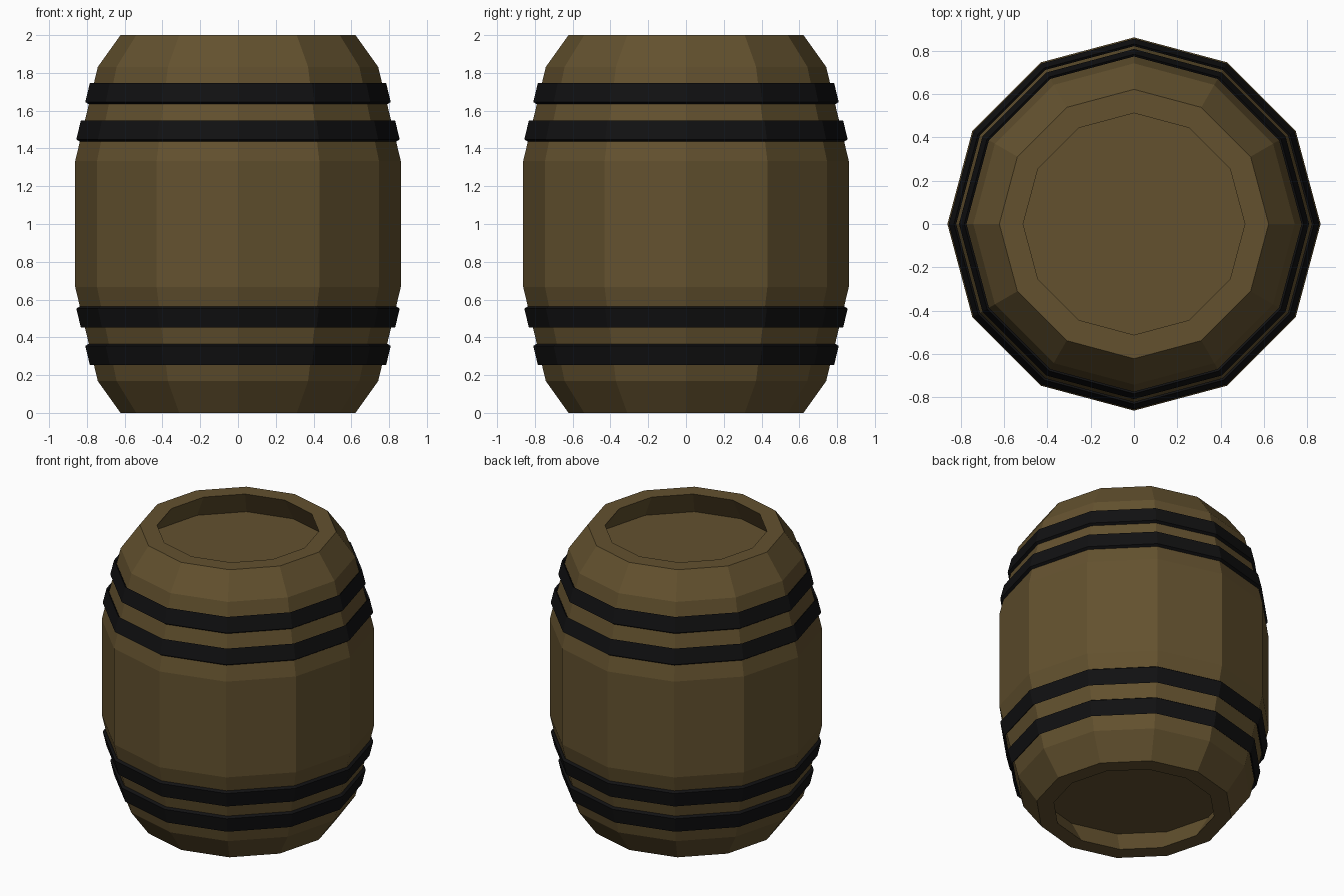
import bpy, bmesh
from math import cos, sin, tau, hypot

if "Cube" in bpy.data.objects:
    bpy.data.objects.remove(bpy.data.objects["Cube"])

SIDES = 12


def material(name, rgb):
    m = bpy.data.materials.new(name)
    m.diffuse_color = (*rgb, 1)
    m.use_nodes = True
    m.node_tree.nodes["Principled BSDF"].inputs["Base Color"].default_value = m.diffuse_color
    return m


def revolve(name, profile, mat, ring=False):
    """Spin an (r, z) profile, bottom to top on the outside; ring closes it, otherwise cap both ends."""
    bm = bmesh.new()
    loops = [[bm.verts.new((r * cos(tau * i / SIDES), r * sin(tau * i / SIDES), z))
              for i in range(SIDES)] for r, z in profile]
    pairs = list(zip(loops, loops[1:] + loops[:1] if ring else loops[1:]))
    for a, b in pairs:
        for i in range(SIDES):
            j = (i + 1) % SIDES
            bm.faces.new((a[i], a[j], b[j], b[i]))
    if not ring:
        bm.faces.new(loops[0][::-1])
        bm.faces.new(loops[-1])
    bmesh.ops.recalc_face_normals(bm, faces=bm.faces)
    mesh = bpy.data.meshes.new(name)
    bm.to_mesh(mesh)
    bm.free()
    mesh.materials.append(mat)
    obj = bpy.data.objects.new(name, mesh)
    bpy.context.collection.objects.link(obj)
    return obj


wood = material("wood", (0.125, 0.083, 0.028))
iron = material("iron", (0.0055, 0.0055, 0.006))

# Barrel body; the heads are recessed and undercut, following the slope of the staves
upper = [(0.862, 1.333), (0.742, 1.832), (0.622, 2.0), (0.512, 2.0), (0.61, 1.832)]
lower = [(r, 2 - z) for r, z in reversed(upper)]
revolve("barrel_body", lower + upper, wood)

# Iron hoops, standing slightly off the sloping part of the staves
slope = (0.862 - 0.742) / (1.832 - 1.333)
length = hypot(1, slope)


def stave_point(z, out):
    return (0.862 - slope * (z - 1.333) + out / length, z + out * slope / length)


for label, z0 in (("outer", 1.634), ("inner", 1.436)):
    section = [stave_point(z0, 0.002), stave_point(z0 + 0.007, 0.021),
               stave_point(z0 + 0.108, 0.021), stave_point(z0 + 0.102, 0.009)]
    revolve(f"upper_{label}_hoop", section, iron, ring=True)
    revolve(f"lower_{label}_hoop", [(r, 2 - z) for r, z in section], iron, ring=True)
